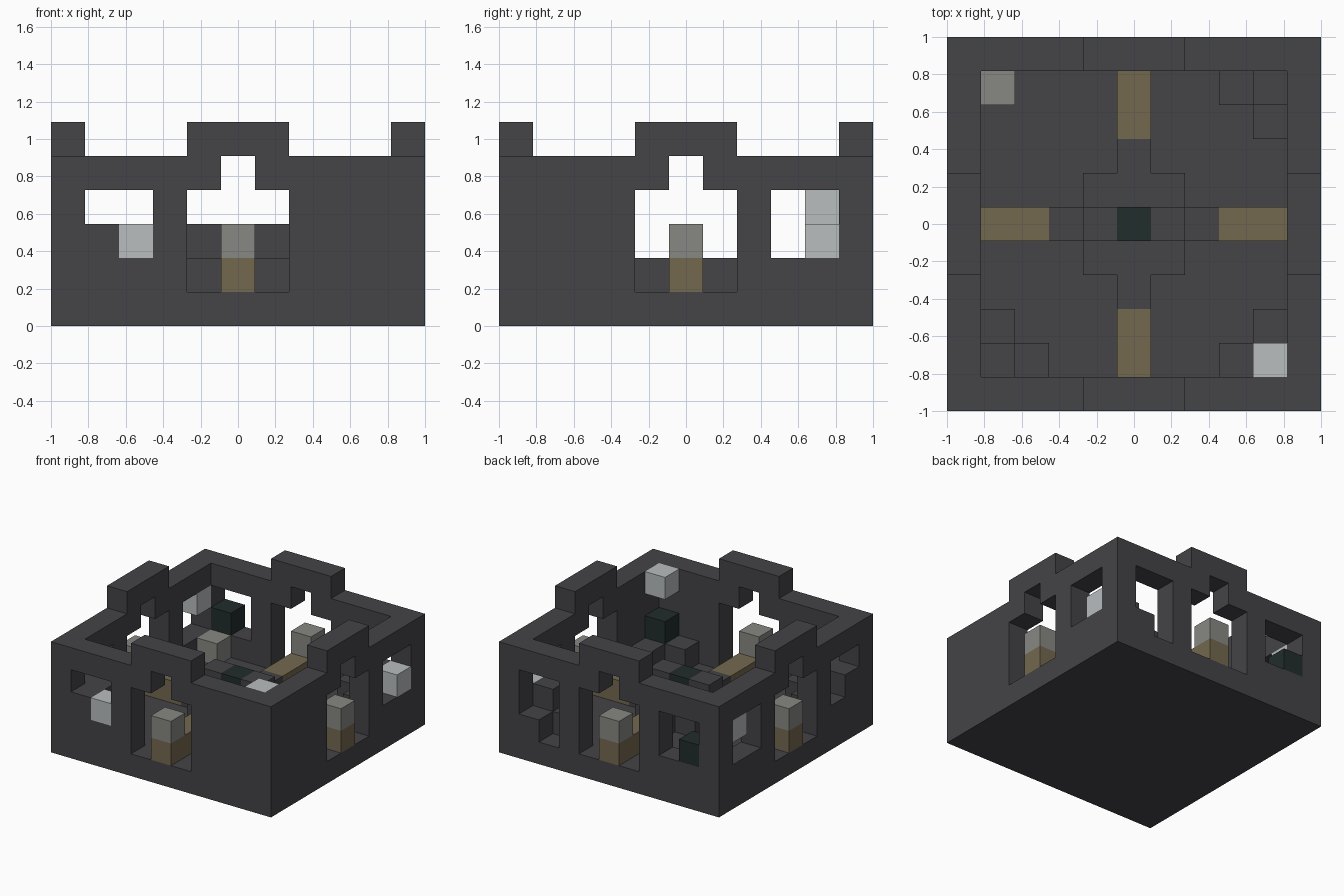
import bpy
import bmesh
from mathutils import Vector

cube = bpy.data.objects.get("Cube")
if cube:
    bpy.data.objects.remove(cube, do_unlink=True)

N = 11                # blocks along each side
S = 2 / N             # block size
LAST, MID = N - 1, N // 2


def material(name, r, g, b):
    m = bpy.data.materials.new(name)
    m.use_nodes = True
    m.diffuse_color = (r, g, b, 1)
    bsdf = next(n for n in m.node_tree.nodes if n.type == 'BSDF_PRINCIPLED')
    bsdf.inputs["Base Color"].default_value = (r, g, b, 1)
    bsdf.inputs["Roughness"].default_value = 0.9
    return m


stone = material("dark stone", .058, .056, .063)
wood = material("brown wood", .174, .138, .08)
grey = material("mid grey", .242, .242, .225)
pale = material("pale grey", .48, .51, .52)
green = material("dark green", .015, .026, .025)


def cells(xs, ys, zs):
    return {(x, y, z) for x in xs for y in ys for z in zs}


def blocks(name, filled, mat):
    """Outer skin of a set of grid blocks."""
    bm = bmesh.new()
    for c in sorted(filled):
        for axis in range(3):
            for sign in (-1, 1):
                step = [0, 0, 0]
                step[axis] = sign
                if tuple(a + b for a, b in zip(c, step)) in filled:
                    continue
                n = Vector(step)
                u, v = Vector((0, 0, 0)), Vector((0, 0, 0))
                u[(axis + 1) % 3] = 1
                v[(axis + 2) % 3] = sign
                mid = Vector(c) + Vector((.5, .5, .5)) + n / 2
                corners = [mid + (a * u + b * v) / 2
                           for a, b in ((-1, -1), (1, -1), (1, 1), (-1, 1))]
                bm.faces.new([bm.verts.new((p.x * S - 1, p.y * S - 1, p.z * S))
                              for p in corners])
    bmesh.ops.remove_doubles(bm, verts=bm.verts, dist=S / 100)
    me = bpy.data.meshes.new(name)
    bm.to_mesh(me)
    bm.free()
    me.materials.append(mat)
    ob = bpy.data.objects.new(name, me)
    bpy.context.collection.objects.link(ob)
    return ob


# wall coordinates: distance along the wall mapped to a grid column
SIDES = {
    "front": lambda t, d=0: (t, d),
    "back": lambda t, d=0: (t, LAST - d),
    "left": lambda t, d=0: (LAST - d, t),
    "right": lambda t, d=0: (d, t),
}


def on_wall(side, ts, zs, d=0):
    return {SIDES[side](t, d) + (z,) for t in ts for z in zs}


door = range(MID - 1, MID + 2)
near, far = (1, 2), (8, 9)

# Floor and walls with raised gate tops and doorways
walls = cells(range(N), range(N), [0])
for side in SIDES:
    walls |= on_wall(side, range(N), range(1, 5))
    walls |= on_wall(side, door, [5])
    walls -= on_wall(side, door, (1, 2, 3))
    walls -= on_wall(side, [MID], [4])

# Windows, some of them stepped
for side, ts in (("front", near), ("back", near), ("back", far),
                 ("left", far), ("right", near), ("right", far)):
    walls -= on_wall(side, ts, (2, 3))
walls |= on_wall("front", [1], [2]) | on_wall("right", [1], [2])
walls -= on_wall("back", [8], [1])
blocks("castle_walls", walls, stone)

# Central platform: square with four arms and a raised bar
platform = cells(door, door, [1]) | cells(door, [MID], [2])
platform |= cells((3, 7), [MID], [1]) | cells([MID], (3, 7), [1])
platform.discard((MID, MID, 2))
blocks("central_platform", platform, stone)
blocks("central_core", {(MID, MID, 2)}, green)

# Wooden walkways and grey door blocks at each gate
for side in SIDES:
    path = set()
    for depth in range(3):
        path |= on_wall(side, [MID], [1], depth)
    blocks(side + "_walkway", path, wood)
    blocks(side + "_door_block", on_wall(side, [MID], [2]), grey)

# Stepped piles in the corners
for name, c, n in (("front_right", 1, 2), ("back_left", 9, 8)):
    blocks(name + "_corner_steps",
           cells([c], [c], (1, 2)) | {(n, c, 1), (c, n, 1)}, stone)
blocks("front_left_corner_steps", {(9, 1, 1), (8, 1, 1), (9, 2, 1)}, stone)

# Loose blocks
blocks("front_left_corner_green_block", {(9, 1, 2)}, green)
blocks("front_left_corner_pale_block", {(9, 1, 4)}, pale)
blocks("back_right_corner_grey_block", {(1, 9, 1)}, grey)
blocks("back_window_green_block", {(1, LAST, 2)}, green)
blocks("front_window_pale_block", {(2, 0, 2)}, pale)
blocks("left_window_pale_block", {(LAST, 9, 2)}, pale)
blocks("right_window_pale_block", {(0, 9, 3)}, pale)
